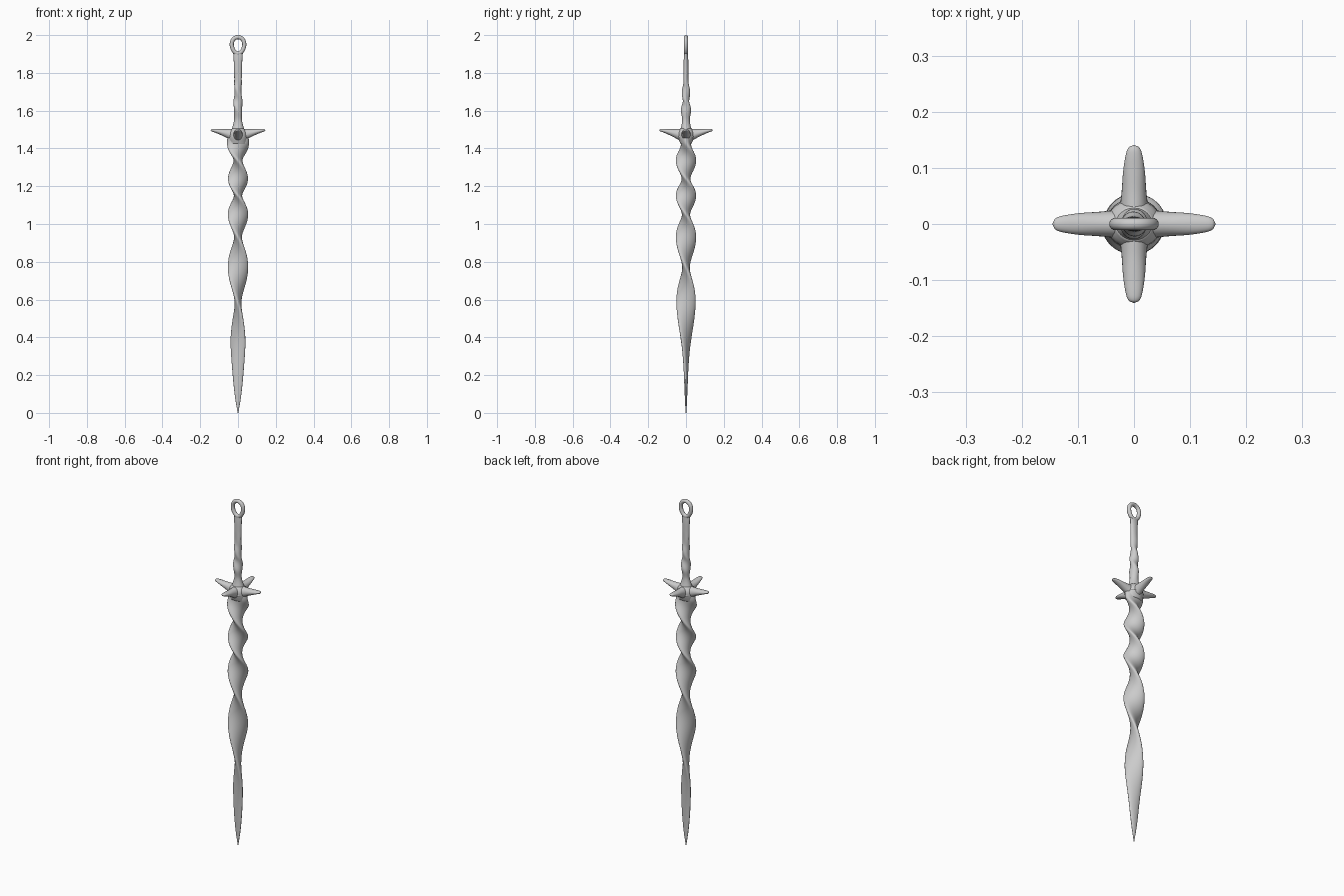
import bpy, bmesh
from math import sin, cos, pi, radians
from mathutils import Vector

if "Cube" in bpy.data.objects:
    bpy.data.objects.remove(bpy.data.objects["Cube"])

Z = Vector((0, 0, 1))


def lerp(keys, t):
    """Smoothly interpolate rows of (t, values...)."""
    n = len(keys)

    def slope(i, c):
        a, b = keys[max(i - 1, 0)], keys[min(i + 1, n - 1)]
        return (b[c] - a[c]) / (b[0] - a[0])
    i = next((k for k in range(n - 1) if t <= keys[k + 1][0]), n - 2)
    a, b = keys[i], keys[i + 1]
    h = b[0] - a[0]
    s = (t - a[0]) / h
    return [(2*s**3 - 3*s*s + 1) * a[c] + (s**3 - 2*s*s + s) * h * slope(i, c)
            + (3*s*s - 2*s**3) * b[c] + (s**3 - s*s) * h * slope(i + 1, c)
            for c in range(1, len(a))]


def loft(name, sections, sides=24, closed=False):
    """Skin elliptical sections given as (centre, half axis u, half axis v)."""
    bm = bmesh.new()
    rings = [[bm.verts.new(c + u * cos(2*pi*k/sides) + v * sin(2*pi*k/sides))
              for k in range(sides)] for c, u, v in sections]
    pairs = list(zip(rings, rings[1:]))
    if closed:
        pairs.append((rings[-1], rings[0]))
    else:
        bm.faces.new(rings[0])
        bm.faces.new(rings[-1])
    for a, b in pairs:
        for k in range(sides):
            j = (k + 1) % sides
            bm.faces.new((a[k], a[j], b[j], b[k]))
    bmesh.ops.recalc_face_normals(bm, faces=bm.faces)
    mesh = bpy.data.meshes.new(name)
    bm.to_mesh(mesh)
    bm.free()
    mesh.shade_smooth()
    ob = bpy.data.objects.new(name, mesh)
    bpy.context.collection.objects.link(ob)
    return ob


def column(name, keys, steps):
    """Vertical twisted loft from rows of (z, half width, half depth, angle)."""
    secs = []
    for i in range(steps + 1):
        z = keys[0][0] + (keys[-1][0] - keys[0][0]) * i / steps
        w, d, a = lerp(keys, z)
        a = radians(a)
        secs.append((Z * z, Vector((cos(a), sin(a), 0)) * w,
                     Vector((-sin(a), cos(a), 0)) * d))
    return loft(name, secs)


# Twisted blade, the twist tightening towards the guard
column("blade", [
    (0.00, 0.002, 0.002, 0), (0.10, 0.018, 0.007, -3), (0.25, 0.033, 0.012, -12),
    (0.40, 0.046, 0.016, -35), (0.58, 0.051, 0.018, -90), (0.77, 0.054, 0.020, -180),
    (0.93, 0.054, 0.021, -270), (1.05, 0.054, 0.022, -360), (1.15, 0.054, 0.022, -450),
    (1.24, 0.053, 0.023, -540), (1.335, 0.054, 0.024, -630), (1.42, 0.058, 0.026, -712),
    (1.48, 0.055, 0.030, -720)], 220)

# Grip, knotted near the guard and slim towards the ring
column("grip", [
    (1.46, 0.050, 0.046, 0), (1.50, 0.034, 0.030, 0), (1.55, 0.022, 0.019, -40),
    (1.60, 0.027, 0.022, -90), (1.65, 0.024, 0.017, -180), (1.70, 0.022, 0.018, -270),
    (1.75, 0.020, 0.014, -360), (1.82, 0.021, 0.013, -360), (1.87, 0.023, 0.012, -360),
    (1.91, 0.026, 0.009, -360)], 110)

# Pommel ring, slightly teardrop shaped
ring = []
for i in range(48):
    t = 2 * pi * i / 48
    out = Vector((sin(t), 0, cos(t)))
    c = Vector((0.033 * sin(t) * (1 + 0.12 * cos(t)), 0, 1.946 + 0.043 * cos(t)))
    ring.append((c, out * 0.011, Vector((0, 0.011, 0))))
loft("pommel_ring", ring, 16, True)

# Four guard spikes with flat tops and rising undersides
profile = [(0.0, 0.026, 1.504, 1.430), (0.03, 0.025, 1.503, 1.440),
           (0.06, 0.022, 1.502, 1.456), (0.10, 0.019, 1.503, 1.475),
           (0.13, 0.014, 1.504, 1.487), (0.141, 0.009, 1.502, 1.491),
           (0.145, 0.001, 1.497, 1.495)]
for i, side in enumerate(("right", "back", "left", "front")):
    d = Vector((round(cos(i*pi/2)), round(sin(i*pi/2)), 0))
    scale = 0.145 / 0.145 if i % 2 == 0 else 0.97
    secs = []
    for k in range(41):
        s = 0.145 * (1 - (1 - k / 40) ** 1.6)
        w, top, low = lerp(profile, s)
        secs.append((d * s * scale + Z * (top + low) / 2, d.cross(Z) * max(w, 0.0005),
                     Z * max((top - low) / 2, 0.0005)))
    loft("guard_spike_" + side, secs)

# Hub blending the spikes into the blade
column("guard_hub", [(1.425, 0.045, 0.030, 0), (1.46, 0.050, 0.042, 0),
                     (1.485, 0.046, 0.042, 0), (1.505, 0.032, 0.030, 0)], 16)
